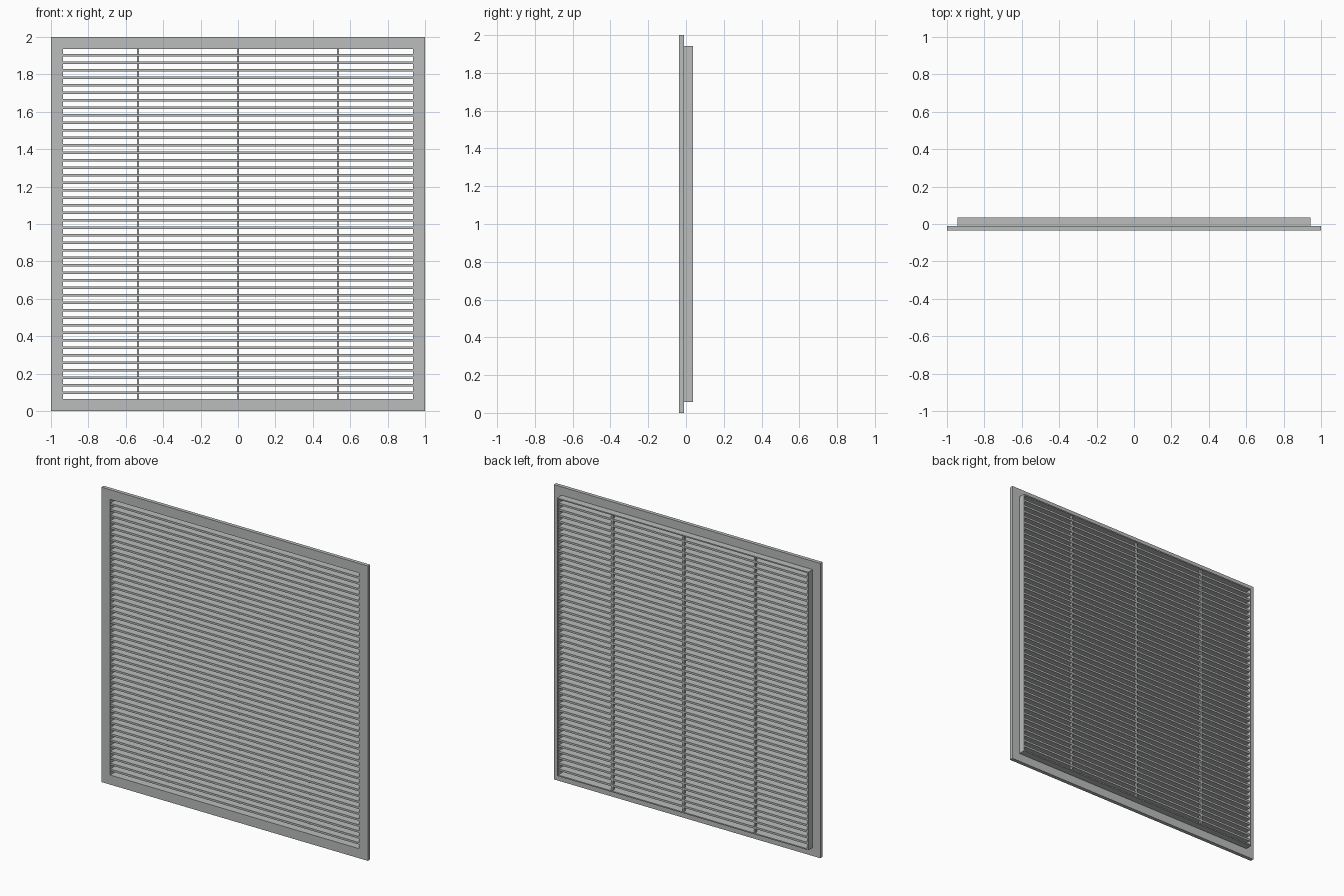
import bpy, bmesh

if "Cube" in bpy.data.objects:
    bpy.data.objects.remove(bpy.data.objects["Cube"])

# one painted metal colour
grey = bpy.data.materials.new("grey metal")
grey.diffuse_color = (0.49, 0.51, 0.50, 1)
grey.use_nodes = True
grey.node_tree.nodes["Principled BSDF"].inputs["Base Color"].default_value = grey.diffuse_color

FRONT, STEP, BACK = -0.036, -0.011, 0.036
OPEN, COLLAR, MID = 0.935, 0.943, 1.0
COUNT, THICK = 46, 0.0133
GAP = (2 * OPEN - COUNT * THICK) / (COUNT + 1)


def finish(name, bm):
    mesh = bpy.data.meshes.new(name)
    bmesh.ops.recalc_face_normals(bm, faces=bm.faces)
    bm.to_mesh(mesh)
    bm.free()
    mesh.materials.append(grey)
    obj = bpy.data.objects.new(name, mesh)
    bpy.context.collection.objects.link(obj)
    return obj


def box(name, x0, x1, y0, y1, z0, z1):
    bm = bmesh.new()
    bmesh.ops.create_cube(bm, size=1)
    for v in bm.verts:
        v.co.x = x1 if v.co.x > 0 else x0
        v.co.y = y1 if v.co.y > 0 else y0
        v.co.z = z1 if v.co.z > 0 else z0
    return finish(name, bm)


# flange and collar: one L-shaped section carried round the square opening
bm = bmesh.new()
section = [(OPEN, FRONT), (1.0, FRONT), (1.0, STEP),
           (COLLAR, STEP), (COLLAR, BACK), (OPEN, BACK)]
rings = [[bm.verts.new((sx * r, y, MID + sz * r)) for r, y in section]
         for sx, sz in ((-1, -1), (1, -1), (1, 1), (-1, 1))]
for i in range(4):
    a, b = rings[i], rings[(i + 1) % 4]
    for j in range(len(section)):
        k = (j + 1) % len(section)
        bm.faces.new((a[j], b[j], b[k], a[k]))
finish("frame", bm)

# horizontal blades
for i in range(COUNT):
    z = MID - OPEN + GAP + i * (THICK + GAP)
    box(f"blade_{i + 1}", -OPEN, OPEN, FRONT + 0.002, BACK - 0.006, z, z + THICK)

# upright stiffening bars set into the back of the blades
for i, x in enumerate((-0.535, 0, 0.535)):
    box(f"upright_bar_{i + 1}", x - 0.006, x + 0.006, 0.012, BACK - 0.007,
        MID - OPEN, MID + OPEN)
